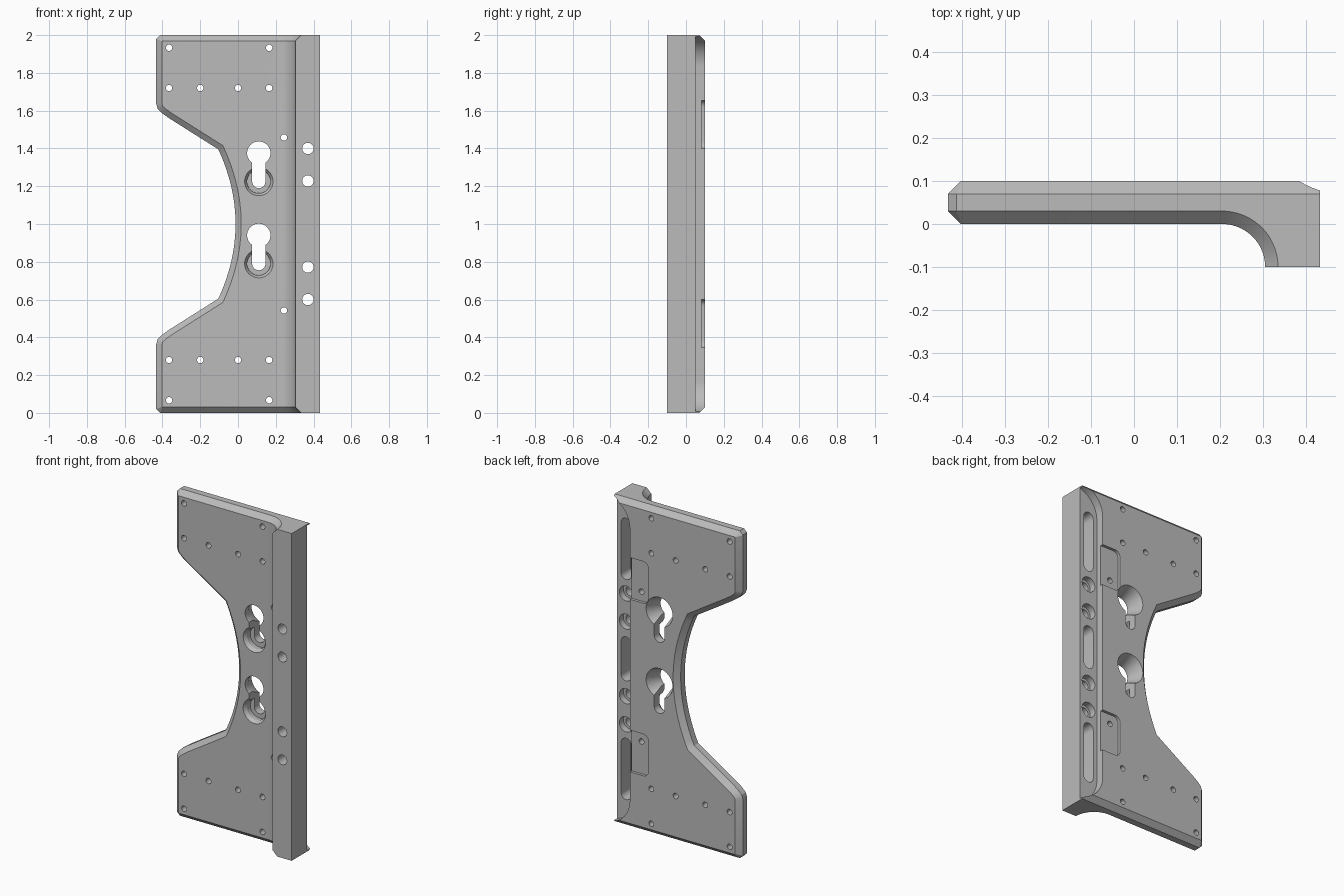
import bpy, bmesh, math
from mathutils import Vector, Matrix

old = bpy.data.objects.get("Cube")
if old:
    bpy.data.objects.remove(old, do_unlink=True)

HALF, TOP, BEVEL, BACK = 0.433, 2.0, 0.03, 0.1

grey = bpy.data.materials.new("machined_grey")
grey.use_nodes = True
colour = (0.5, 0.5, 0.5, 1)
grey.diffuse_color = colour
grey.node_tree.nodes["Principled BSDF"].inputs["Base Color"].default_value = colour


def loft(name, rings):
    """Closed solid through a stack of matching point rings."""
    bm = bmesh.new()
    loops = [[bm.verts.new(p) for p in ring] for ring in rings]
    n = len(loops[0])
    for a, b in zip(loops, loops[1:]):
        for i in range(n):
            j = (i + 1) % n
            bm.faces.new((a[i], a[j], b[j], b[i]))
    bm.faces.new(loops[0])
    bm.faces.new(loops[-1])
    bmesh.ops.recalc_face_normals(bm, faces=bm.faces)
    mesh = bpy.data.meshes.new(name)
    bm.to_mesh(mesh)
    bm.free()
    mesh.materials.append(grey)
    obj = bpy.data.objects.new(name, mesh)
    bpy.context.collection.objects.link(obj)
    return obj


def at_y(points, y):
    return [(x, y, z) for x, z in points]


def arc(cx, cz, r, start, end, n):
    angles = [math.radians(start + (end - start) * i / n) for i in range(n + 1)]
    return [(cx + r * math.cos(a), cz + r * math.sin(a)) for a in angles]


def pill(x, low, high, r, n=14):
    return arc(x, high, r, 0, 180, n) + arc(x, low, r, 180, 360, n)


def circle(x, z, r, n=28):
    return arc(x, z, r, 0, 360, n)[:-1]


def inset(points, d):
    """Move every edge inward, except the straight right-hand one."""
    n, lines = len(points), []
    for i in range(n):
        a, b = Vector(points[i]), Vector(points[(i + 1) % n])
        normal = Vector((a.y - b.y, b.x - a.x)).normalized()
        fixed = a.x > HALF - 0.001 and b.x > HALF - 0.001
        lines.append((normal, normal.dot(a) + (0 if fixed else d)))
    result = []
    for i in range(n):
        (n1, c1), (n2, c2) = lines[i - 1], lines[i]
        result.append(tuple(Matrix((n1, n2)).inverted() @ Vector((c1, c2))))
    return result


def combine(obj, other, operation):
    mod = obj.modifiers.new(operation.lower(), 'BOOLEAN')
    mod.operation, mod.solver, mod.object = operation, 'EXACT', other
    bpy.context.view_layer.objects.active = obj
    bpy.ops.object.modifier_apply(modifier=mod.name)
    bpy.data.objects.remove(other, do_unlink=True)


# Plate outline: clipped outer corners and a waisted, mirrored left edge
clip = 0.02
upper = [(HALF, TOP), (clip - HALF, TOP), (-HALF, TOP - clip), (-HALF, 1.635),
         (-0.425, 1.61), (-0.40, 1.585), (-0.365, 1.56)]
for i in range(12):
    t = 1 - i / 12
    upper.append((-0.013 - 0.091 * t * t, 1 + 0.395 * t))
outline = upper + [(-0.013, 1)] + [(x, TOP - z) for x, z in reversed(upper)]
small = inset(outline, BEVEL)
plate = loft("mounting_plate", [at_y(small, 0), at_y(outline, BEVEL),
                                at_y(outline, BACK - BEVEL), at_y(small, BACK)])


# Flange on the left side with a coved inner corner, chamfered at both ends
def flange_ring(r, z):
    profile = arc(0.205, -0.1, r, 90, 0, 20)
    profile += [(HALF, -0.1), (HALF, 0.05), (0.205, 0.05)]
    return [(x, y, z) for x, y in profile]


flange = loft("flange", [flange_ring(0.1 + BEVEL, 0), flange_ring(0.1, BEVEL),
                         flange_ring(0.1, TOP - BEVEL), flange_ring(0.1 + BEVEL, TOP)])
combine(plate, flange, 'UNION')


def cut(*sections):
    combine(plate, loft("cutter", [at_y(p, y) for p, y in sections]), 'DIFFERENCE')


# Rear rail recess with rounded ends
rail = arc(0.477, 0.169, 0.167, 180, 270, 16)
rail = [(0.477, TOP - z) for x, z in rail[-1:]] + [(x, TOP - z) for x, z in reversed(rail[:-1])] + rail
cut((rail, 0.05), (rail, 0.2))

# Long blind slots in the rail
for low, high in ((0.14, 0.515), (0.865, 1.135), (1.485, 1.86)):
    slot = pill(0.37, low + 0.034, high - 0.034, 0.034)
    cut((slot, -0.04), (slot, 0.2))

# Through bolt holes with wider rear seats
for z in (0.6, 0.772, 1.228, 1.4):
    bore, seat = circle(0.37, z, 0.03), circle(0.37, z, 0.046)
    cut((bore, -0.2), (bore, 0.2))
    cut((seat, 0.01), (seat, 0.2))

# Shallow rear pockets with a screw hole each
pocket = arc(0.22, 1.62, 0.035, 90, 180, 6) + arc(0.22, 1.435, 0.035, 180, 270, 6)
pocket += [(0.35, 1.4), (0.35, 1.655)]
for mirror in (False, True):
    shape = [(x, TOP - z if mirror else z) for x, z in pocket]
    cut((shape, 0.083), (shape, 0.2))

# Small screw holes, mirrored top to bottom
screws = [(x, 1.72) for x in (-0.365, -0.2, 0, 0.165)]
screws += [(-0.365, 1.933), (0.165, 1.933), (0.243, 1.458)]
for x, z in screws:
    for height in (z, TOP - z):
        hole = circle(x, height, 0.017, 16)
        cut((hole, -0.2), (hole, 0.2))

# Keyholes: round entry, narrow slot, front seat and rear countersink
for z in (1.375, 0.94):
    x, foot = 0.11, z - 0.15
    entry, slot = circle(x, z, 0.062, 32), pill(x, foot, z, 0.035)
    cut((circle(x, foot, 0.082, 32), -0.01), (circle(x, foot, 0.062, 32), 0.02),
        (circle(x, foot, 0.062, 32), 0.05))
    cut((entry, 0.03), (circle(x, z, 0.094, 32), 0.11))
    cut((entry, -0.2), (entry, 0.2))
    cut((slot, -0.2), (slot, 0.2))

# Smooth the round surfaces, keep machined edges crisp
bpy.ops.object.select_all(action='DESELECT')
plate.select_set(True)
bpy.context.view_layer.objects.active = plate
bpy.ops.object.shade_smooth_by_angle(angle=math.radians(25))
